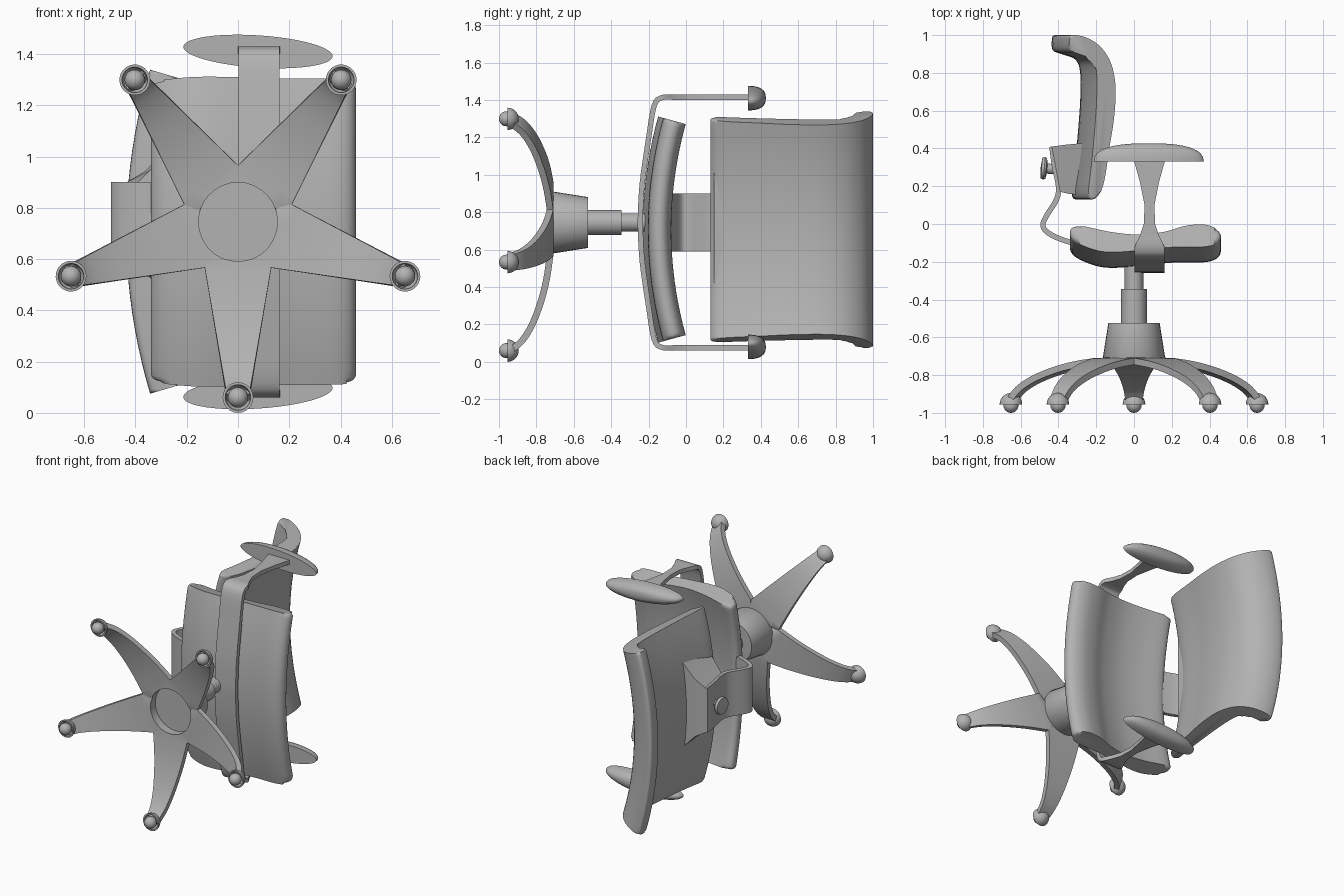
import bpy, bmesh
from math import sin, cos, pi, atan, radians
from mathutils import Vector, Matrix

AXIS_Z = 0.745      # height of the swivel column axis
PAD_Z = 0.707       # height of the cushion centre line

if "Cube" in bpy.data.objects:
    bpy.data.objects.remove(bpy.data.objects["Cube"])

grey = bpy.data.materials.new("plain_grey")
grey.use_nodes = True
grey.diffuse_color = (0.45, 0.45, 0.45, 1)
grey.node_tree.nodes["Principled BSDF"].inputs["Base Color"].default_value = grey.diffuse_color


def finish(bm, name, thickness=0, angle=40):
    """Turn a bmesh into a smooth-shaded object, optionally thickened."""
    bmesh.ops.remove_doubles(bm, verts=bm.verts, dist=0.0005)
    bmesh.ops.recalc_face_normals(bm, faces=bm.faces)
    mesh = bpy.data.meshes.new(name)
    bm.to_mesh(mesh)
    bm.free()
    mesh.materials.append(grey)
    ob = bpy.data.objects.new(name, mesh)
    bpy.context.collection.objects.link(ob)
    bpy.ops.object.select_all(action='DESELECT')
    ob.select_set(True)
    bpy.context.view_layer.objects.active = ob
    if thickness:
        mod = ob.modifiers.new("thickness", 'SOLIDIFY')
        mod.thickness, mod.offset = thickness, 0
        bpy.ops.object.modifier_apply(modifier=mod.name)
    bpy.ops.object.shade_smooth_by_angle(angle=radians(angle))
    return ob


def spline(points, steps=4, closed=False):
    """Catmull-Rom curve through the points."""
    p = [Vector(q) for q in points]
    n = len(p)
    pick = (lambda i: p[i % n]) if closed else (lambda i: p[max(0, min(n - 1, i))])
    out = []
    for i in range(n if closed else n - 1):
        a, b, c, d = (pick(i + j) for j in (-1, 0, 1, 2))
        for s in range(steps):
            t = s / steps
            out.append(0.5 * (2 * b + (c - a) * t + (2 * a - 5 * b + 4 * c - d) * t * t
                              + (3 * b - a - 3 * c + d) * t ** 3))
    return out if closed else out + [p[-1]]


def skin(bm, rows, wrap=False):
    """Join rows of points with quads."""
    vs = [[bm.verts.new(p) for p in row] for row in rows]
    for a, b in zip(vs, vs[1:]):
        for i in range(len(a) if wrap else len(a) - 1):
            j = (i + 1) % len(a)
            bm.faces.new((a[i], a[j], b[j], b[i]))
    return vs


def lathe(name, profile, place, sides=32):
    """Revolve (radius, height) points about y, then place."""
    bm = bmesh.new()
    skin(bm, [[(r * cos(2 * pi * i / sides), h, r * sin(2 * pi * i / sides))
               for i in range(sides)] for r, h in profile], wrap=True)
    bmesh.ops.transform(bm, matrix=place, verts=bm.verts)
    return finish(bm, name)


def cushion(name, profile, bend, half, sag, ref, rounding):
    """Extrude a closed (x, y) profile along z, dished along axis 'bend'."""
    outline = spline(profile, 4, closed=True)
    k = sag / half ** 2
    rows = []
    for s in range(21):
        l = half * (s / 10 - 1)
        tilt = atan(2 * k * l)
        row = []
        for p in outline:
            off = p[bend] - ref
            q = Vector((p.x, p.y, PAD_Z + l - sin(tilt) * off))
            q[bend] = ref + k * (l * l - half * half) + cos(tilt) * off
            row.append(q)
        rows.append(row)
    bm = bmesh.new()
    vs = skin(bm, rows, wrap=True)
    caps = [bm.faces.new(vs[0]), bm.faces.new(vs[-1])]
    bmesh.ops.bevel(bm, geom=[e for f in caps for e in f.edges], offset=rounding,
                    segments=4, profile=0.5, affect='EDGES', clamp_overlap=True)
    return finish(bm, name, angle=50)


# Seat and backrest cushions
cushion("seat", [(-.34, -.04), (-.3, -.005), (-.13, -.04), (.02, -.055), (.16, -.04),
                 (.27, -.008), (.37, 0), (.44, -.025), (.46, -.065), (.435, -.105),
                 (.365, -.123), (.2, -.125), (.05, -.14), (-.1, -.152), (-.2, -.142),
                 (-.31, -.095)],
        1, .583, .08, -.07, .025)
cushion("backrest", [(-.35, .975), (-.335, 1), (-.26, .988), (-.18, .94), (-.12, .85),
                     (-.095, .72), (-.105, .55), (-.13, .4), (-.155, .24), (-.185, .155),
                     (-.225, .13), (-.245, .165), (-.23, .3), (-.215, .45), (-.2, .65),
                     (-.2, .8), (-.225, .87), (-.3, .9), (-.345, .92)],
        0, .575, .085, -.15, .025)

# Swivel column and hub
axis = Matrix.Translation((0, 0, AXIS_Z))
lathe("hub", [(0, -.685), (.155, -.685), (.155, -.735), (.166, -.715), (.136, -.525), (0, -.525)], axis)
lathe("lower_column", [(0, -.55), (.068, -.55), (.068, -.345), (0, -.345)], axis)
lathe("upper_column", [(0, -.36), (.049, -.36), (.049, -.2), (0, -.2)], axis)

# Star base: five arched legs around the hub
arch = spline([(.178, -.727), (.3, -.745), (.42, -.775), (.54, -.82), (.63, -.875), (.685, -.94)], 4)
bm = bmesh.new()
across = [i / 3 - 1 for i in range(7)]
for leg in range(5):
    spin = Matrix.Rotation(leg * 2 * pi / 5, 4, 'Y')
    rows = [[(.155 * sin(s * pi / 5), -.725, -.155 * cos(s * pi / 5)) for s in across]]
    for r, y in arch:
        width = .13 - (r - .178) * .17
        rows.append([(width * s, y, -r) for s in across])
    skin(bm, [[axis @ spin @ Vector(p) for p in row] for row in rows])
finish(bm, "star_base", .035)

# Feet: a hollow cup holding a ball under each leg end
quarter = [i * pi / 16 for i in range(9)]
cup = [(.06 * sin(a), .06 * cos(a)) for a in quarter] + \
      [(.05 * sin(a), .05 * cos(a)) for a in reversed(quarter)]
ball = [(.04 * sin(i * pi / 12), .04 * cos(i * pi / 12)) for i in range(13)]
for leg in range(5):
    spot = axis @ Matrix.Rotation(leg * 2 * pi / 5, 4, 'Y') @ Matrix.Translation((0, -.955, -.685))
    lathe(f"foot_cup_{leg + 1}", cup, spot, 24)
    lathe(f"foot_ball_{leg + 1}", ball, spot @ Matrix.Translation((0, -.005, 0)), 20)

# Arm frame: one band running under the seat and up both sides
half_band = spline([(.335, .67), (.25, .67), (.1, .67), (0, .67), (-.06, .67), (-.13, .667),
                    (-.17, .625), (-.2, .45), (-.235, .2), (-.245, 0)], 4)
flare = [(-.12, .08), (-.06, .05), (0, .03), (.1, .026), (.22, .05), (.335, .082)]


def band_width(y):
    if y <= flare[0][0]:
        return flare[0][1]
    for (a, wa), (b, wb) in zip(flare, flare[1:]):
        if y <= b:
            return wa + (wb - wa) * (y - a) / (b - a)
    return flare[-1][1]


band = [(y, z) for y, z in half_band] + [(y, -z) for y, z in reversed(half_band[:-1])]
bm = bmesh.new()
skin(bm, [[(.082 + s * band_width(y), y, AXIS_Z + z) for s in (-1, 0, 1)] for y, z in band])
finish(bm, "arm_frame", .028)

# Arm pads: flat-bottomed domes, slightly toed in
dome = [(0, 0)] + [(cos(a) ** .75, .095 * sin(a) ** .85) for a in quarter[:-1]] + [(0, .095)]
for side, label in ((1, "upper"), (-1, "lower")):
    place = (Matrix.Translation((.078, .332, AXIS_Z + side * .665))
             @ Matrix.Rotation(side * .065, 4, 'Y') @ Matrix.Diagonal((.292, 1, .063, 1)))
    lathe(f"{label}_arm_pad", dome, place, 48)

# Bent support bar from under the seat to the backrest
bar = spline([(-.435, .41), (-.42, .3), (-.4, .2), (-.41, .13), (-.465, .04), (-.482, -.01),
              (-.45, -.05), (-.36, -.09), (-.2, -.13)], 4)
bm = bmesh.new()
skin(bm, [[(x, y, AXIS_Z + s * .155) for s in (-1, 1)] for x, y in bar])
finish(bm, "support_bar", .028)

# Flared mount between the bar and the backrest
bm = bmesh.new()
rings = []
for x_top, x_low, y_top, y_low, w in ((-.435, -.39, .41, .17, .155), (-.36, -.345, .42, .16, .2),
                                      (-.25, -.25, .43, .15, .32)):
    rings.append([(x_top, y_top, AXIS_Z - w), (x_top, y_top, AXIS_Z + w),
                  (x_low, y_low, AXIS_Z + w), (x_low, y_low, AXIS_Z - w)])
vs = skin(bm, rings, wrap=True)
bm.faces.new(vs[0])
bm.faces.new(vs[-1])
finish(bm, "backrest_mount")

# Adjusting knob on the back
knob_place = Matrix.Translation((-.42, .29, AXIS_Z)) @ Matrix.Rotation(radians(85), 4, 'Z')
lathe("knob", [(0, 0), (.027, 0), (.027, .04), (.055, .045), (.06, .055), (.055, .07), (0, .075)],
      knob_place, 24)
